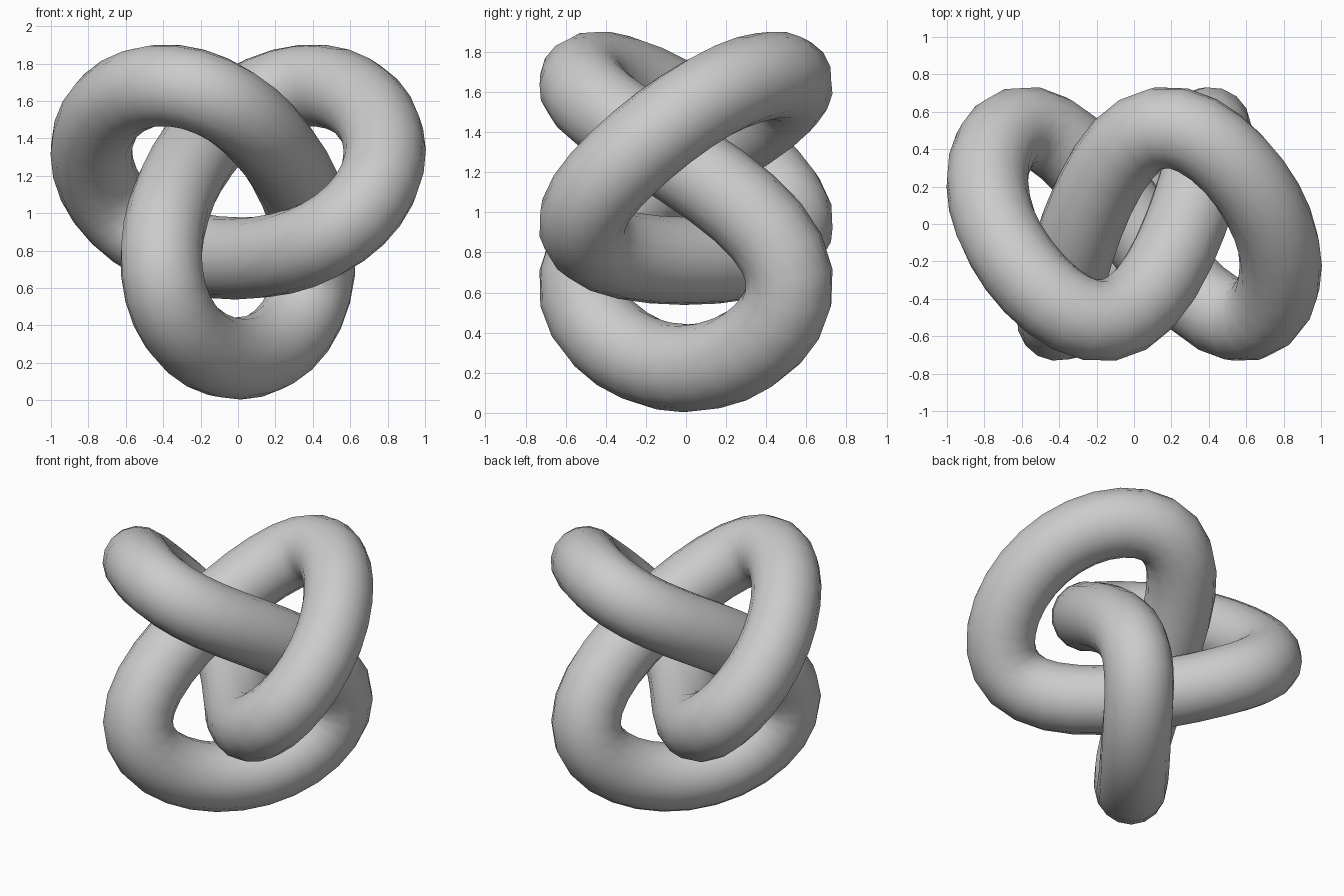
import bpy
from math import sin, cos, tau

if "Cube" in bpy.data.objects:
    bpy.data.objects.remove(bpy.data.objects["Cube"])

SEGMENTS = 72
TUBE_RADIUS = 0.22
CENTRE_Z = 1.076


def knot_point(t):
    """Centre line of a three-lobed knot facing the front."""
    x = 0.586 * sin(2 * t) - 0.2525 * sin(t) + 0.015 * sin(5 * t)
    z = CENTRE_Z - 0.586 * cos(2 * t) - 0.2525 * cos(t) - 0.015 * cos(5 * t)
    y = 0.511 * (sin(3 * t) - 0.08 * sin(6 * t))
    return x, y, z


# Closed path with a round bevel
curve = bpy.data.curves.new("knot_tube", "CURVE")
curve.dimensions = "3D"
curve.bevel_depth = TUBE_RADIUS
curve.bevel_resolution = 6
spline = curve.splines.new("POLY")
spline.points.add(SEGMENTS - 1)
for i, p in enumerate(spline.points):
    p.co = (*knot_point(tau * i / SEGMENTS), 1.0)
spline.use_cyclic_u = True
spline.use_smooth = True

knot = bpy.data.objects.new("knot_tube", curve)
bpy.context.collection.objects.link(knot)

# Turn the curve into a smooth mesh
bpy.context.view_layer.objects.active = knot
knot.select_set(True)
bpy.ops.object.convert(target="MESH")
bpy.ops.object.shade_smooth()
